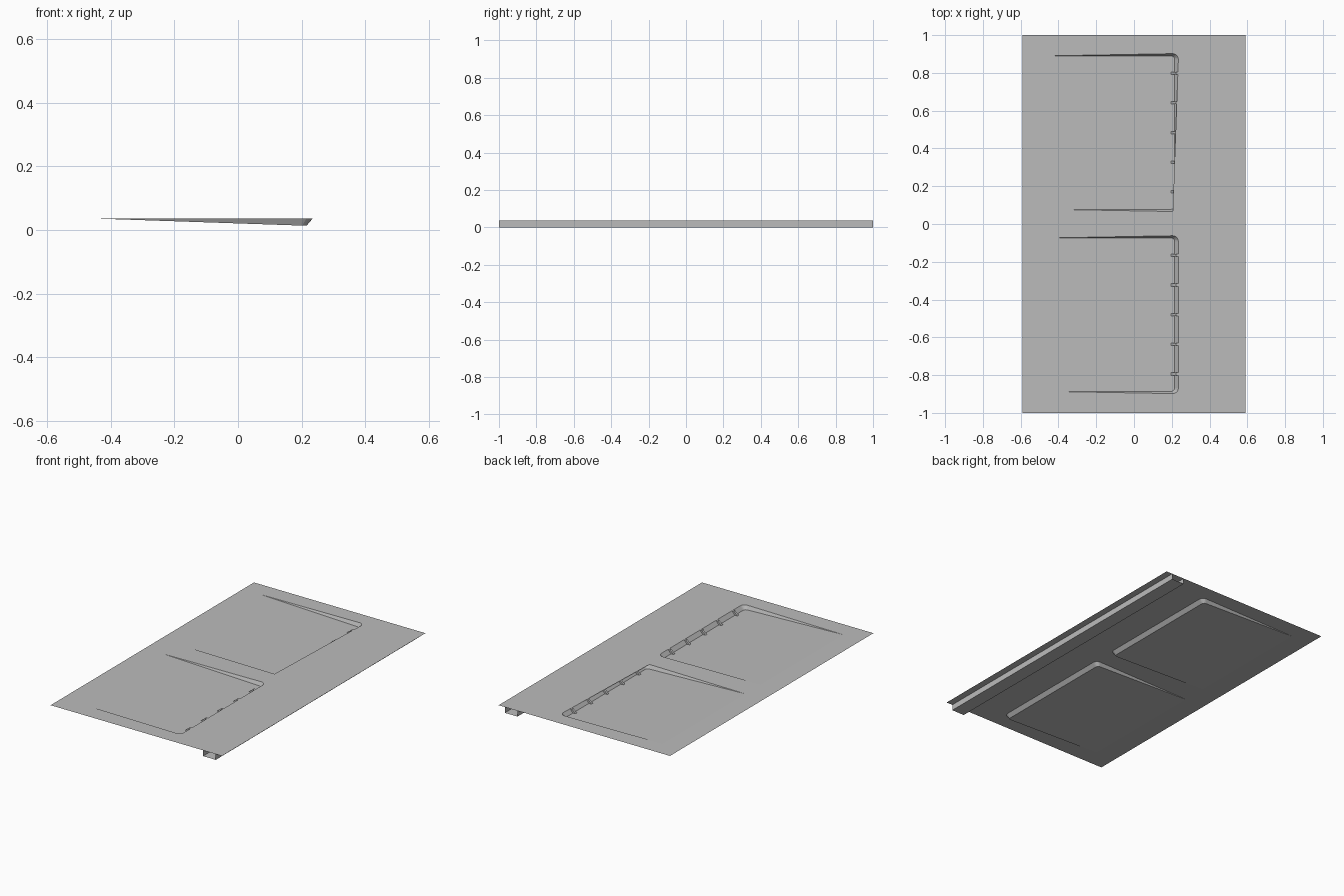
import bpy, bmesh, math

cube = bpy.data.objects.get("Cube")
if cube:
    bpy.data.objects.remove(cube)

TOP = 0.036                    # height of the sheet
HALF_X, HALF_Y = 0.59, 1.0     # half size of the sheet
HINGE, LIP = -0.46, 0.235      # scoop start and end at sheet level
TOE, DEEP = 0.215, 0.013       # scoop end at floor level
CENTRES = (-0.48, 0.484)       # y centres of the two scoops

grey = bpy.data.materials.new("grey_metal")
grey.use_nodes = True
colour = (0.5, 0.5, 0.5, 1)
grey.diffuse_color = colour
grey.node_tree.nodes["Principled BSDF"].inputs["Base Color"].default_value = colour


def finish(bm, name):
    mesh = bpy.data.meshes.new(name)
    bm.to_mesh(mesh)
    bm.free()
    mesh.materials.append(grey)
    obj = bpy.data.objects.new(name, mesh)
    bpy.context.collection.objects.link(obj)
    return obj


def ramp_z(x):
    return TOP + (DEEP - TOP) * (x - HINGE) / (TOE - HINGE)


def u_outline(cy, end_x, half, radius, steps=5):
    """U-shaped path with rounded corners, from low y round to high y."""
    corner = []
    for i in range(steps + 1):
        a = math.pi / 2 * i / steps
        corner.append((end_x - radius + radius * math.sin(a),
                       half - radius + radius * math.cos(a)))
    return ([(x, cy - y) for x, y in corner]
            + [(x, cy + y) for x, y in reversed(corner)])


# Sheet with two pressed ramps
bm = bmesh.new()


def vert(x, y, z=TOP):
    return bm.verts.new((x, y, z))


front_hinge, back_hinge = vert(HINGE, -HALF_Y), vert(HINGE, HALF_Y)
notches, hinge_line = [], [front_hinge]
for cy in CENTRES:
    start, stop = vert(HINGE, cy - 0.406), vert(HINGE, cy + 0.406)
    rim = [vert(x, y) for x, y in u_outline(cy, LIP, 0.418, 0.03)]
    floor = [vert(x, y, ramp_z(x)) for x, y in u_outline(cy, TOE, 0.406, 0.018)]
    bm.faces.new([start] + floor + [stop])
    # sloping walls between rim and floor
    bm.faces.new((start, rim[0], floor[0]))
    bm.faces.new((stop, floor[-1], rim[-1]))
    for i in range(len(rim) - 1):
        bm.faces.new((rim[i], rim[i + 1], floor[i + 1], floor[i]))
    notches += [start] + rim + [stop]
    hinge_line += [start, stop]
hinge_line.append(back_hinge)
bm.faces.new([front_hinge, vert(HALF_X, -HALF_Y), vert(HALF_X, HALF_Y), back_hinge]
             + notches[::-1])
bm.faces.new(hinge_line + [vert(-HALF_X, HALF_Y), vert(-HALF_X, -HALF_Y)])
bmesh.ops.triangulate(bm, faces=[f for f in bm.faces if len(f.verts) > 4])
finish(bm, "pressed_sheet")

# Gusset ribs across the deep end of each ramp
bm = bmesh.new()
profile = [(LIP, TOP), (0.222, TOP), (0.197, ramp_z(0.197)), (TOE, DEEP)]
for cy in CENTRES:
    for k in range(-2, 3):
        y = cy + 0.157 * k
        near, far = [[bm.verts.new((x, y + s, z)) for x, z in profile]
                     for s in (-0.007, 0.007)]
        bm.faces.new(near)
        bm.faces.new(far[::-1])
        for i in range(4):
            j = (i + 1) % 4
            bm.faces.new((near[i], far[i], far[j], near[j]))
bmesh.ops.recalc_face_normals(bm, faces=bm.faces)
finish(bm, "gusset_ribs")

# Open-ended channel rail under the left edge
bm = bmesh.new()
section = [(0.46, TOP), (0.46, 0), (0.547, 0), (0.547, TOP)]
near, far = [[bm.verts.new((x, y, z)) for x, z in section] for y in (-HALF_Y, HALF_Y)]
for i in range(3):
    bm.faces.new((near[i], near[i + 1], far[i + 1], far[i]))
finish(bm, "channel_rail")
